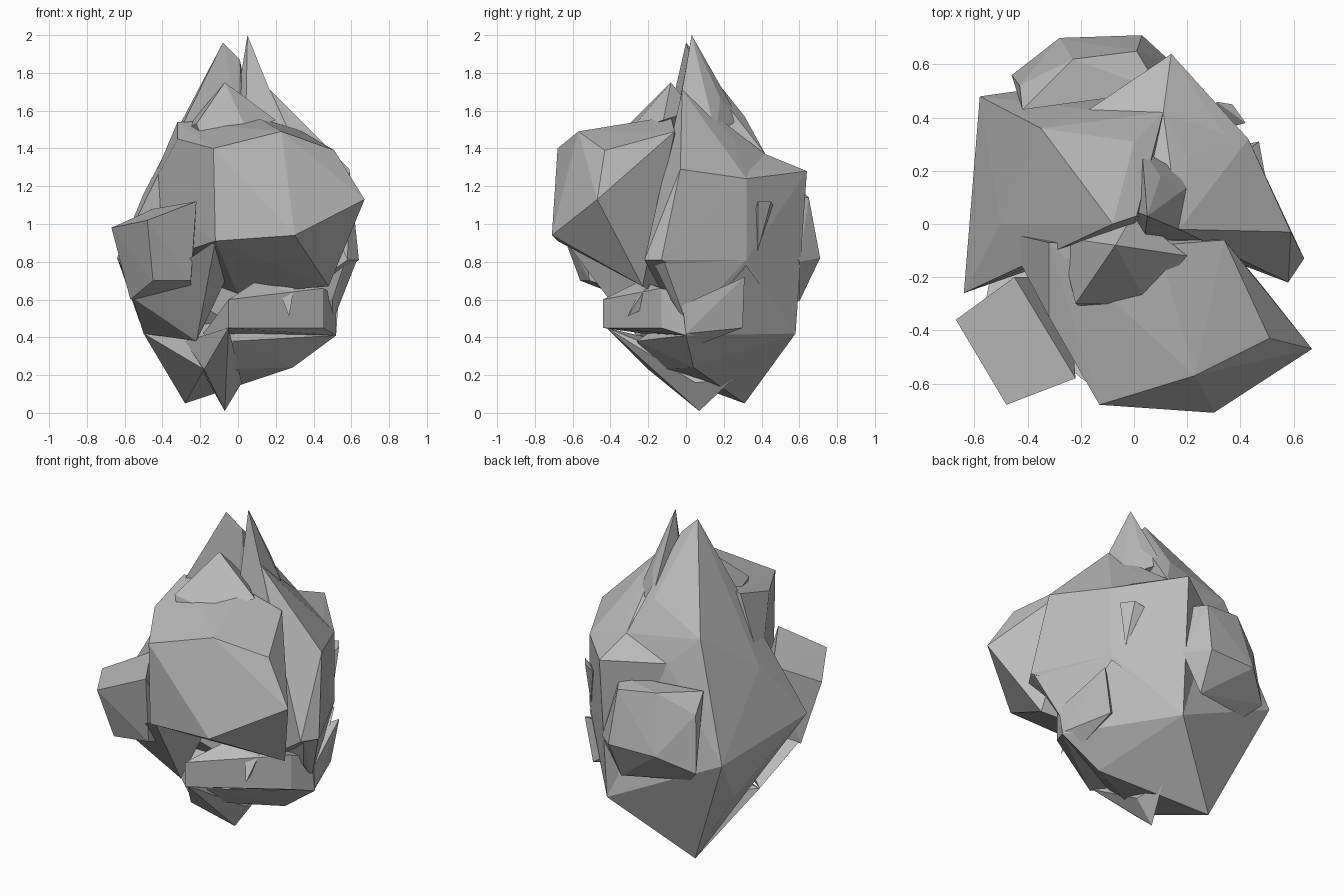
import bpy
import bmesh
from mathutils import Vector

CENTIMETRE = 0.01

default_cube = bpy.data.objects.get("Cube")
if default_cube:
    bpy.data.objects.remove(default_cube, do_unlink=True)


def make_material(name, grey):
    material = bpy.data.materials.new(name)
    material.use_nodes = True
    colour = (grey, grey, grey, 1)
    material.diffuse_color = colour
    shader = material.node_tree.nodes["Principled BSDF"]
    shader.inputs["Base Color"].default_value = colour
    shader.inputs["Roughness"].default_value = 0.9
    return material


stone = make_material("stone grey", 0.5)


def faceted_rock(name, *corners):
    """Wrap flat stone facets around the given corners, in centimetres."""
    mesh = bpy.data.meshes.new(name)
    bm = bmesh.new()
    for corner in corners:
        bm.verts.new(Vector(corner) * CENTIMETRE)
    hull = bmesh.ops.convex_hull(bm, input=bm.verts)
    # Drop corners that ended up inside the wrapped shape
    inner = [item for item in hull["geom_interior"]
             if isinstance(item, bmesh.types.BMVert)]
    bmesh.ops.delete(bm, geom=inner, context="VERTS")
    bmesh.ops.recalc_face_normals(bm, faces=bm.faces)
    bm.to_mesh(mesh)
    bm.free()
    mesh.materials.append(stone)
    rock = bpy.data.objects.new(name, mesh)
    bpy.context.scene.collection.objects.link(rock)
    return rock


# Tall body on one side, lower shoulder on the other
faceted_rock(
    "right_peak_body",
    (-8, 0, 196), (-50, 0, 116), (-35, 36, 143), (-17, 43, 126),
    (-58, 48, 76), (-64, -26, 82), (11, 42, 137), (-28, 31, 5),
    (13, 58, 42), (-52, 28, 48), (10, 0, 40), (0, 0, 160),
    (0, 31, 157), (1, 3, 187))
faceted_rock(
    "left_shoulder_body",
    (17, -2, 171), (59, -3, 129), (20, 25, 146),
    (11, 42, 137), (43, 32, 124), (43, 32, 81), (64, -13, 81),
    (58, -22, 81), (0, 0, 40), (13, 58, 42), (-4, 10, 150))

# Narrow spire forming the second summit
faceted_rock(
    "left_spire",
    (5, 3, 200), (16, 0, 171), (23, 16, 146), (26, -6, 148),
    (4, -6, 150), (-3, 6, 150), (3, 28, 156), (10, 18, 167))

# Shelf and block projecting from the back
faceted_rock(
    "back_shelf",
    (14, 64, 128), (11, 42, 137), (-17, 43, 126), (43, 32, 124),
    (59, -3, 129), (43, 32, 81), (13, 58, 42), (-28, 31, 5))
faceted_rock(
    "back_block",
    (-42, 43, 116), (-23, 62, 117), (1, 65, 114), (10, 50, 115),
    (-43, 52, 105), (-28, 70, 82), (3, 71, 82), (-46, 56, 71),
    (2, 60, 59), (-38, 50, 63), (15, 60, 80))

# Overhanging dome at the front, with a small crest on its roof
faceted_rock(
    "front_dome",
    (-12, -68, 91), (30, -71, 94), (67, -47, 113), (51, -43, 139),
    (23, -57, 149), (-13, -68, 140), (-32, -7, 154), (-32, -35, 145),
    (9, -8, 157), (34, -6, 149), (-49, -3, 114), (-45, -5, 80),
    (48, -23, 67), (0, -15, 63))
faceted_rock(
    "roof_crest",
    (-7, -8, 175), (-22, -30, 153), (-20, -31, 148), (5, -30, 149),
    (20, -12, 155), (-28, -5, 150), (0, 4, 160))

# Tilted cube and the wedge hanging beside it
faceted_rock(
    "side_cube",
    (-67, -36, 98), (-48, -68, 102), (-22, -58, 112), (-45, -20, 108),
    (-57, -30, 60), (-45, -56, 70), (-25, -51, 70), (-25, -20, 60))
faceted_rock(
    "hanging_wedge",
    (-12, -64, 91), (-56, -30, 61), (-22, -24, 38), (-2, -22, 80),
    (-50, 0, 42))

# Solid underside and the flank above it
faceted_rock(
    "underside",
    (-28, 31, 5), (13, 58, 42), (29, 4, 24), (37, 10, 37),
    (52, 0, 41), (-18, -18, 23), (-50, 0, 42), (-2, -26, 38),
    (43, 32, 78))
faceted_rock(
    "lower_flank",
    (57, -18, 81), (63, -12, 81), (43, 32, 81), (50, 0, 48),
    (50, -8, 60), (13, 58, 42), (0, 10, 60))

# Lower ledge, chin and flank bulge
faceted_rock(
    "lower_ledge",
    (-5, -44, 45), (-5, -44, 60), (45, -13, 45), (10, -24, 70),
    (45, -13, 66), (52, 0, 41), (52, 0, 62), (-20, -8, 40),
    (20, 20, 40))
faceted_rock(
    "chin",
    (-7, 7, 1), (2, 5, 16), (-5, -42, 45), (-18, -20, 23),
    (-28, -12, 38), (0, 25, 18))
faceted_rock(
    "flank_bulge",
    (53, -2, 57), (52, 0, 42), (47, 31, 72), (42, 30, 45),
    (42, 6, 36), (20, 10, 60))

# Thin shards poking out of the surface
faceted_rock(
    "flank_shard",
    (37, 45, 112), (31, 46, 110), (42, 38, 112), (38, 38, 86),
    (30, 35, 100))
faceted_rock(
    "ledge_shard",
    (27, -31, 51), (20, -22, 70), (30, -20, 68), (25, -12, 60))
